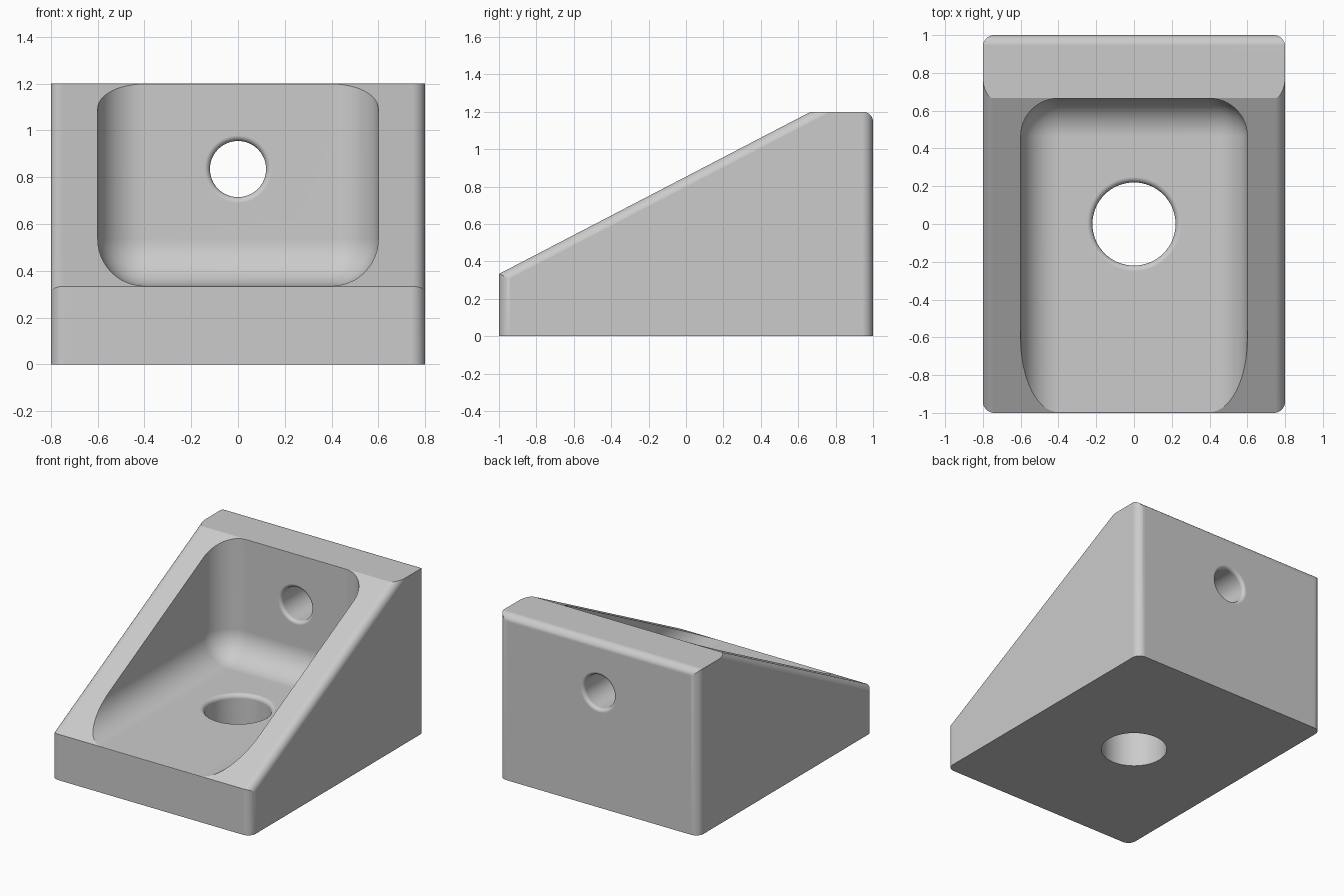
import bpy, bmesh, math
from mathutils import Vector

if "Cube" in bpy.data.objects:
    bpy.data.objects.remove(bpy.data.objects["Cube"])

SLOPE_Y, SLOPE_Z = 0.667, 0.333      # slope top end (y) and front lip height
HALF_X, HALF_Y, TOP = 0.8, 1.0, 1.2


def arc(cx, cy, r, start, n=10):
    """Quarter arc of points from a start angle in degrees."""
    return [(cx + r * math.cos(math.radians(start + 90 * i / n)),
             cy + r * math.sin(math.radians(start + 90 * i / n))) for i in range(n + 1)]


def make_object(name, bm):
    bmesh.ops.recalc_face_normals(bm, faces=bm.faces[:])
    mesh = bpy.data.meshes.new(name)
    bm.to_mesh(mesh)
    bm.free()
    ob = bpy.data.objects.new(name, mesh)
    bpy.context.collection.objects.link(ob)
    return ob


def prism(name, points, place, a, b):
    """Extrude a 2D outline from a to b; place maps (u, v, w) to space."""
    bm = bmesh.new()
    ends = [[bm.verts.new(place(u, v, w)) for u, v in points] for w in (a, b)]
    n = len(points)
    bm.faces.new(ends[0])
    bm.faces.new(ends[1][::-1])
    for i in range(n):
        j = (i + 1) % n
        bm.faces.new((ends[0][i], ends[0][j], ends[1][j], ends[1][i]))
    return make_object(name, bm)


def lathe(name, profile, place, n=64):
    """Closed turned solid from (radius, height) points."""
    bm = bmesh.new()
    rings = [[bm.verts.new(place(r * math.cos(2 * math.pi * i / n),
                                 r * math.sin(2 * math.pi * i / n), h))
              for i in range(n)] for r, h in profile]
    bm.faces.new(rings[0])
    bm.faces.new(rings[-1])
    for p, q in zip(rings, rings[1:]):
        for i in range(n):
            j = (i + 1) % n
            bm.faces.new((p[i], p[j], q[j], q[i]))
    return make_object(name, bm)


def boolean(ob, cutter, operation):
    mod = ob.modifiers.new(cutter.name, 'BOOLEAN')
    mod.object, mod.operation, mod.solver = cutter, operation, 'EXACT'
    bpy.context.view_layer.objects.active = ob
    bpy.ops.object.modifier_apply(modifier=mod.name)
    bpy.data.objects.remove(cutter)


# Block with rounded upright corners
r = 0.06
cx, cy = HALF_X - r, HALF_Y - r
plan = arc(cx, cy, r, 0) + arc(-cx, cy, r, 90) + arc(-cx, -cy, r, 180) + arc(cx, -cy, r, 270)
body = prism("corner_bracket", plan, lambda u, v, w: Vector((u, v, w)), 0, 2)

# Sloping top with rounded side edges
along = Vector((0, SLOPE_Y + HALF_Y, TOP - SLOPE_Z)).normalized()
normal = Vector((0, -along.z, along.y))
start = Vector((0, -HALF_Y, SLOPE_Z))
hx, r = HALF_X + 0.0006, 0.055
section = [(hx, -3)] + arc(hx - r, -r, r, 0) + arc(r - hx, -r, r, 90) + [(-hx, -3)]
slope = prism("slope_shape", section,
              lambda u, v, w: start + Vector((u, 0, 0)) + normal * v + along * w, -1, 4)
boolean(body, slope, 'INTERSECT')

# Flat top with rounded back edge
r, hy = 0.055, HALF_Y + 0.0006
side = [(-2, -1), (hy, -1)] + arc(hy - r, TOP - r, r, 0) + [(-2, TOP)]
back = prism("back_edge_shape", side, lambda u, v, w: Vector((w, u, v)), -2, 2)
boolean(body, back, 'INTERSECT')

# Pocket with large rounded inner corners
FLOOR, WALL = 0.335, 0.665
bm = bmesh.new()
bmesh.ops.create_cube(bm, size=1)
for v in bm.verts:
    v.co = (0.6 if v.co.x > 0 else -0.6, WALL if v.co.y > 0 else -2.0,
            2.0 if v.co.z > 0 else FLOOR)
bmesh.ops.bevel(bm, geom=bm.edges[:], offset=0.2, offset_type='OFFSET', segments=12,
                profile=0.5, affect='EDGES', clamp_overlap=True)
boolean(body, make_object("pocket_shape", bm), 'DIFFERENCE')


def flare(radius, f, h, sign):
    """Rounded hole rim ending at height h, opening toward sign, then a short lead out."""
    pts = [(radius + f - f * math.cos(math.radians(15 * i)),
            h - sign * f + sign * f * math.sin(math.radians(15 * i))) for i in range(7)]
    return pts + [(radius + f, h + sign * 0.1)]


# Floor hole, rounded on the pocket side
boolean(body, lathe("floor_hole_shape", [(0.22, -0.2)] + flare(0.22, 0.03, FLOOR, 1),
                    lambda u, v, w: Vector((u, v, w))), 'DIFFERENCE')

# Wall hole, rounded on both sides
wall_profile = flare(0.12, 0.025, WALL, -1)[::-1] + flare(0.12, 0.025, HALF_Y, 1)
boolean(body, lathe("wall_hole_shape", wall_profile,
                    lambda u, v, w: Vector((u, w, v + 0.835))), 'DIFFERENCE')

# Plain grey finish
grey = bpy.data.materials.new("plain_grey")
grey.diffuse_color = (0.6, 0.6, 0.6, 1)
grey.use_nodes = True
grey.node_tree.nodes["Principled BSDF"].inputs["Base Color"].default_value = grey.diffuse_color
body.data.materials.clear()
body.data.materials.append(grey)
for p in body.data.polygons:
    p.material_index = 0

# Smooth fillets, crisp edges, flat faces kept flat
bpy.ops.object.select_all(action='DESELECT')
body.select_set(True)
bpy.context.view_layer.objects.active = body
bpy.ops.object.shade_smooth_by_angle(angle=math.radians(20))
wn = body.modifiers.new("flat_face_normals", 'WEIGHTED_NORMAL')
wn.keep_sharp = True
